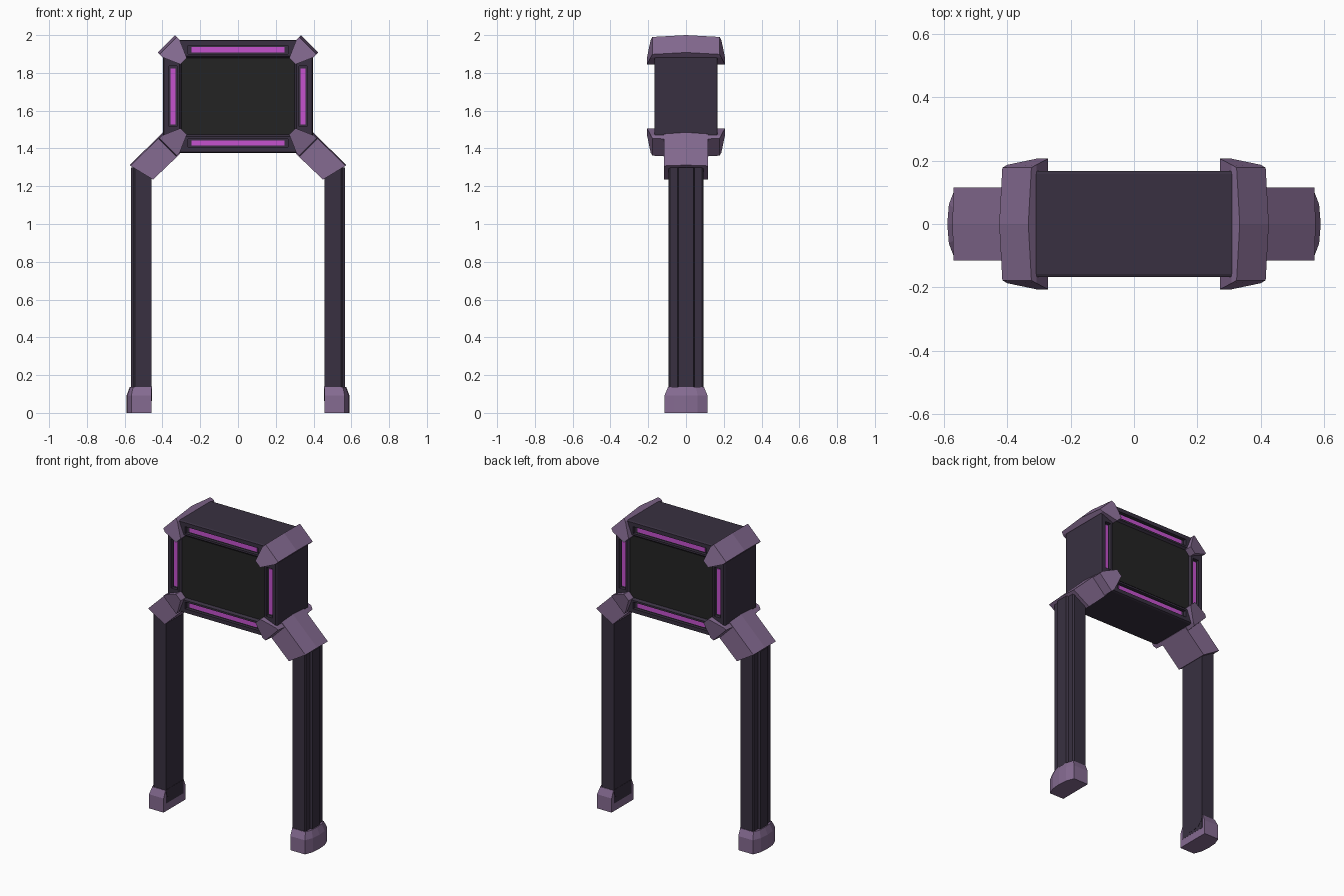
import bpy, bmesh

if "Cube" in bpy.data.objects:
    bpy.data.objects.remove(bpy.data.objects["Cube"])

CZ = 1.676  # height of the body centre


def material(name, rgb):
    m = bpy.data.materials.new(name)
    m.diffuse_color = (*rgb, 1)
    m.use_nodes = True
    m.node_tree.nodes["Principled BSDF"].inputs["Base Color"].default_value = m.diffuse_color
    return m


PURPLE = material("muted purple", (0.235, 0.147, 0.285))
DARK = material("dark plum", (0.040, 0.030, 0.052))
BLACK = material("screen black", (0.017, 0.017, 0.017))
PINK = material("glowing magenta", (0.56, 0.085, 0.62))


def loft(name, sections, mat):
    """Join equal-length rings of points and cap both ends."""
    bm = bmesh.new()
    rings = [[bm.verts.new(p) for p in s] for s in sections]
    n = len(rings[0])
    for a, b in zip(rings, rings[1:]):
        for i in range(n):
            j = (i + 1) % n
            bm.faces.new((a[i], a[j], b[j], b[i]))
    bm.faces.new(rings[0])
    bm.faces.new(rings[-1])
    bmesh.ops.recalc_face_normals(bm, faces=bm.faces)
    me = bpy.data.meshes.new(name)
    bm.to_mesh(me)
    bm.free()
    me.materials.append(mat)
    ob = bpy.data.objects.new(name, me)
    bpy.context.collection.objects.link(ob)
    return ob


def box(name, c, half, mat):
    corners = ((-1, -1), (1, -1), (1, 1), (-1, 1))
    return loft(name, [[(c[0] + half[0] * a, c[1] + half[1] * s, c[2] + half[2] * b)
                        for a, b in corners] for s in (-1, 1)], mat)


def cut(target, cutter):
    mod = target.modifiers.new("cut", 'BOOLEAN')
    mod.operation, mod.solver, mod.object = 'DIFFERENCE', 'EXACT', cutter
    bpy.context.view_layer.objects.active = target
    bpy.ops.object.modifier_apply(modifier=mod.name)
    bpy.data.objects.remove(cutter)


# Body: box with cut corners
W, H, C = 0.397, 0.299, 0.075
octagon = [(W, -H + C), (W, H - C), (W - C, H), (-W + C, H),
           (-W, H - C), (-W, -H + C), (-W + C, -H), (W - C, -H)]
body = loft("body", [[(x * k, y, CZ + z * k) for x, z in octagon]
                     for y, k in ((-0.168, 0.985), (-0.158, 1), (0.158, 1), (0.168, 0.985))], DARK)

# Recessed screens and light strips, front and back
for s, side in ((-1, "front"), (1, "back")):
    # screen opening with sloped edges
    cut(body, loft("screen_cutter", [[(a * w, s * y, CZ + b * h) for a, b in
                                      ((-1, -1), (1, -1), (1, 1), (-1, 1))]
                                     for y, w, h in ((0.153, 0.299, 0.202), (0.173, 0.314, 0.217))], DARK))
    box(side + "_screen", (0, s * 0.152, CZ), (0.299, 0.003, 0.202), BLACK)
    for t in (-1, 1):
        # slot and strip above / below the screen, then beside it
        for label, cx, cz, hw, hh in (("level", 0, t * 0.247, 0.245, 0.014),
                                      ("upright", t * 0.344, 0, 0.014, 0.148)):
            ex, ez = (0.02, 0.008) if label == "level" else (0.008, 0.012)
            cut(body, box("slot_cutter", (cx, s * 0.165, CZ + cz), (hw + ex, 0.018, hh + ez), DARK))
            box(f"{side}_{label}_light", (cx, s * 0.148, CZ + cz), (hw, 0.004, hh), PINK)

# Corner brackets: tapering 45 degree clamps, slightly arched across the depth
R = 0.5 ** 0.5
clamp = [(0, -0.065), (0, 0.065), (-0.036, 0.065), (-0.13, 0.024), (-0.13, -0.024), (-0.036, -0.065)]
flare = [0.178, 0.178, 0.187, 0.207, 0.207, 0.187]
for sx in (-1, 1):
    for sz in (-1, 1):
        rings = []
        for f, arch in ((-1, -0.014), (0, 0), (1, -0.014)):
            ring = []
            for (u, w), d in zip(clamp, flare):
                if u == 0:
                    u = arch
                ring.append((sx * (0.380 + (u + w) * R), f * d, CZ + sz * (0.278 + (u - w) * R)))
            rings.append(ring)
        loft("corner_bracket", rings, PURPLE)

# Legs with shoulder links and feet
for sx in (-1, 1):
    link = [(0.397, 1.485), (0.574, 1.312), (0.450, 1.235), (0.306, 1.372)]
    loft("shoulder_link",
         [[(sx * (x - (e if i < 2 else 0)), y, z - (e if i < 2 else 0)) for i, (x, z) in enumerate(link)]
          for y, e in ((-0.116, 0.004), (0, 0), (0.116, 0.004))], PURPLE)

    # leg: flat inside, raised rib outside
    half = [(0.458, 0.092), (0.545, 0.092), (0.553, 0.084), (0.553, 0.046), (0.566, 0.040)]
    outline = half + [(x, -y) for x, y in reversed(half)]
    loft("leg", [[(sx * x, y, z) for x, y in outline] for z in (0.05, 1.30)], DARK)

    # foot: faceted boot with a chamfered top
    low = [(0.459, 0.114), (0.565, 0.114), (0.585, 0.062), (0.590, 0)]
    top = [(0.459, 0.095), (0.555, 0.095), (0.570, 0.052), (0.573, 0)]
    loft("foot", [[(sx * x, y, z) for x, y in h + [(x, -y) for x, y in reversed(h[:-1])]]
                  for h, z in ((low, 0), (low, 0.092), (top, 0.137))], PURPLE)

    # arched end of the leg's inner face, seen over the foot
    arch = [(0.092, 0.14), (0.088, 0.105), (0.055, 0.075), (0, 0.064),
            (-0.055, 0.075), (-0.088, 0.105), (-0.092, 0.14)]
    loft("leg_inner_plate", [[(sx * x, y, z) for y, z in arch] for x in (0.4565, 0.462)], DARK)
